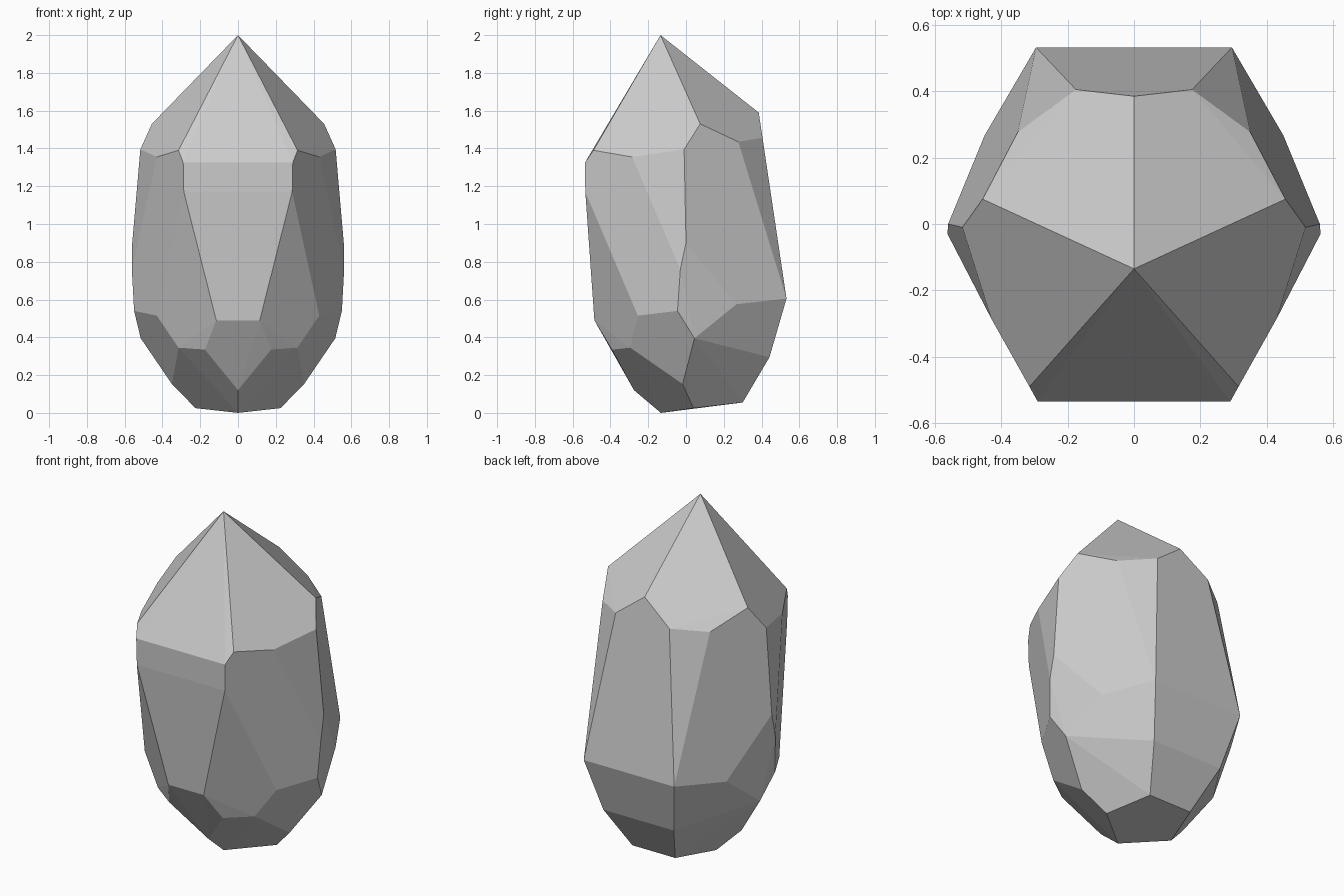
import bpy, bmesh, math

if "Cube" in bpy.data.objects:
    bpy.data.objects.remove(bpy.data.objects["Cube"])

# Corner rings of the right half (x >= 0), listed by part of the crystal
tip = [(0, -.135, 2), (0, .385, 1.59)]
shoulder = [(.29, -.535, 1.325), (.315, -.49, 1.39), (.43, -.285, 1.355),
            (.517, -.01, 1.395), (.456, .075, 1.53), (.35, .277, 1.435),
            (.175, .405, 1.457)]
girdle = [(.287, -.533, 1.17), (.275, -.53, 1.12), (.56, 0, .9),
          (.562, -.03, .76), (.295, .532, .605)]
lower = [(.115, -.485, .49), (.43, -.255, .515), (.55, -.045, .54),
         (.45, .267, .575), (.515, .045, .395)]
base = [(.175, -.392, .335), (.315, -.295, .345), (.35, -.018, .153),
        (.23, .442, .295), (.225, .04, .025), (.14, .3, .055),
        (0, -.275, .12), (0, -.133, 0)]


def faceted_stone(name, half_points):
    """Mirror the corners in x, wrap them in a hull and merge coplanar facets."""
    bm = bmesh.new()
    for x, y, z in half_points:
        for sx in ((x,) if x == 0 else (x, -x)):
            bm.verts.new((sx, y, z))
    res = bmesh.ops.convex_hull(bm, input=bm.verts[:])
    loose = [v for v in bm.verts if not v.link_faces]
    bmesh.ops.delete(bm, geom=loose, context='VERTS')
    bmesh.ops.dissolve_limit(bm, angle_limit=math.radians(2),
                             verts=bm.verts[:], edges=bm.edges[:])
    bmesh.ops.recalc_face_normals(bm, faces=bm.faces[:])
    mesh = bpy.data.meshes.new(name)
    bm.to_mesh(mesh)
    bm.free()
    obj = bpy.data.objects.new(name, mesh)
    bpy.context.collection.objects.link(obj)
    return obj


# Crystal
faceted_stone("crystal", tip + shoulder + girdle + lower + base)
